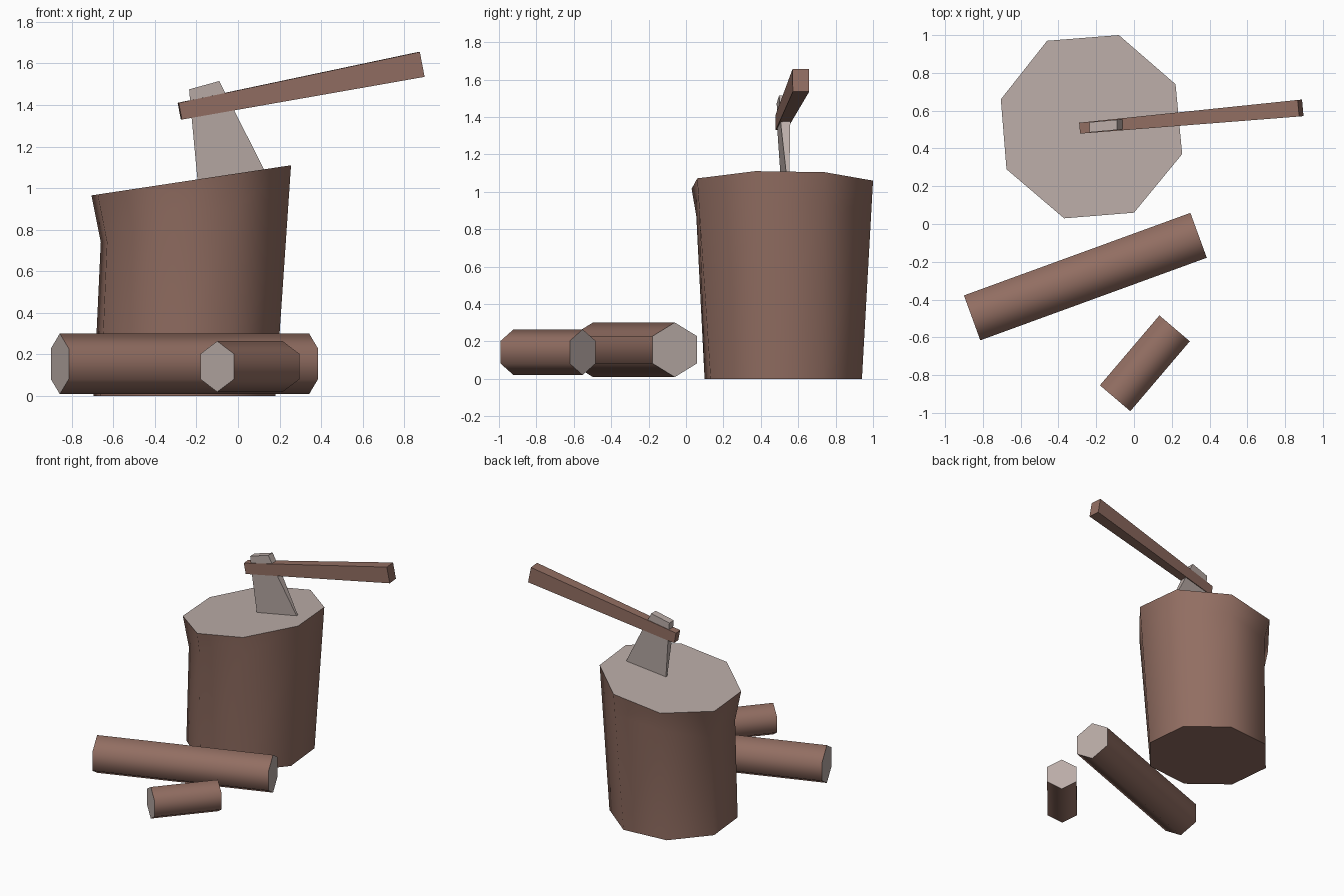
import bpy, bmesh, math
from mathutils import Vector

if "Cube" in bpy.data.objects:
    bpy.data.objects.remove(bpy.data.objects["Cube"])


def srgb(r, g, b):
    f = lambda c: (c / 255 / 12.92) if c < 10 else ((c / 255 + 0.055) / 1.055) ** 2.4
    return (f(r), f(g), f(b), 1)


def material(name, rgb):
    m = bpy.data.materials.new(name)
    m.diffuse_color = srgb(*rgb)
    m.use_nodes = True
    m.node_tree.nodes["Principled BSDF"].inputs["Base Color"].default_value = m.diffuse_color
    return m


BARK = material("bark brown", (146, 110, 98))
PALE = material("pale grey brown", (187, 173, 168))


def loft(name, rings, side_mat=0, cap_mats=(0, 0), smooth=False):
    """Skin a list of equal-length rings and close both ends."""
    bm = bmesh.new()
    vs = [[bm.verts.new(p) for p in ring] for ring in rings]
    n = len(vs[0])
    for a, b in zip(vs, vs[1:]):
        for i in range(n):
            j = (i + 1) % n
            f = bm.faces.new((a[i], a[j], b[j], b[i]))
            f.material_index = side_mat
            f.smooth = smooth
    for ring, mat in ((vs[0][::-1], cap_mats[0]), (vs[-1], cap_mats[1])):
        f = bm.faces.new(ring)
        f.material_index = mat
        for e in f.edges:
            e.smooth = False
    bmesh.ops.recalc_face_normals(bm, faces=bm.faces)
    me = bpy.data.meshes.new(name)
    bm.to_mesh(me)
    bm.free()
    me.materials.append(BARK)
    me.materials.append(PALE)
    ob = bpy.data.objects.new(name, me)
    bpy.context.collection.objects.link(ob)
    return ob


# Chopping stump: octagon with sloping cut and a flare on the left side
top_xy = [(0.255, 0.37), (0.22, 0.74), (-0.08, 1.0), (-0.46, 0.97),
          (-0.705, 0.66), (-0.675, 0.29), (-0.37, 0.03), (0.0, 0.06)]
top = [(x, y, 0.965 + 0.151 * (x + 0.705)) for x, y in top_xy]
bottom = []
for k in range(8):
    a = math.radians(-17 + 45 * k)
    bottom.append((-0.2575 + 0.457 * math.cos(a), 0.52 + 0.44 * math.sin(a), 0))
middle = [Vector(b).lerp(Vector(t), 0.85) for b, t in zip(bottom, top)]
middle[3] = (-0.44, 0.935, 0.85)
middle[4] = (-0.66, 0.65, 0.74)
middle[5] = (-0.63, 0.30, 0.74)
middle[6] = (-0.37, 0.055, 0.87)
loft("stump", [bottom, middle, top], 0, (0, 1), True)


# Hexagonal logs lying on the ground
def log(name, start, end, z, r):
    a, b = Vector((*start, z)), Vector((*end, z))
    d = (b - a).normalized()
    side, up = Vector((-d.y, d.x, 0)), Vector((0, 0, 1))
    rings = []
    for c in (a, b):
        rings.append([c + r * (side * math.sin(k * math.pi / 3) + up * math.cos(k * math.pi / 3))
                      for k in range(6)])
    loft(name, rings, 0, (1, 1), True)


log("long_log", (-0.857, -0.497), (0.342, -0.06), 0.155, 0.146)
log("short_log", (-0.10, -0.9225), (0.215, -0.5525), 0.142, 0.122)

# Axe handle: tapered square bar
p0, p1 = Vector((-0.28, 0.508, 1.37)), Vector((0.882, 0.614, 1.595))
d = (p1 - p0).normalized()
side = Vector((-d.y, d.x, 0)).normalized()
up = d.cross(side)
loft("axe_handle", [[c + side * w * sx + up * h * sz
                     for sx, sz in ((1, 1), (-1, 1), (-1, -1), (1, -1))]
                    for c, w, h in ((p0, 0.029, 0.041), (p1, 0.044, 0.061))])

# Axe head: block above the handle tapering to a blade sunk in the stump
rings = []
for (xa, za), (xb, zb), t in (((-0.235, 1.475), (-0.09, 1.515), 0.027),
                              ((-0.224, 1.35), (-0.019, 1.375), 0.026),
                              ((-0.191, 1.0), (0.148, 1.045), 0.005)):
    ring = []
    for x, z, s in ((xa, za, -1), (xb, zb, -1), (xb, zb, 1), (xa, za, 1)):
        ring.append((x, 0.527 + 0.091 * (x + 0.07) + s * t, z))
    rings.append(ring)
loft("axe_head", rings, 1, (1, 1))
